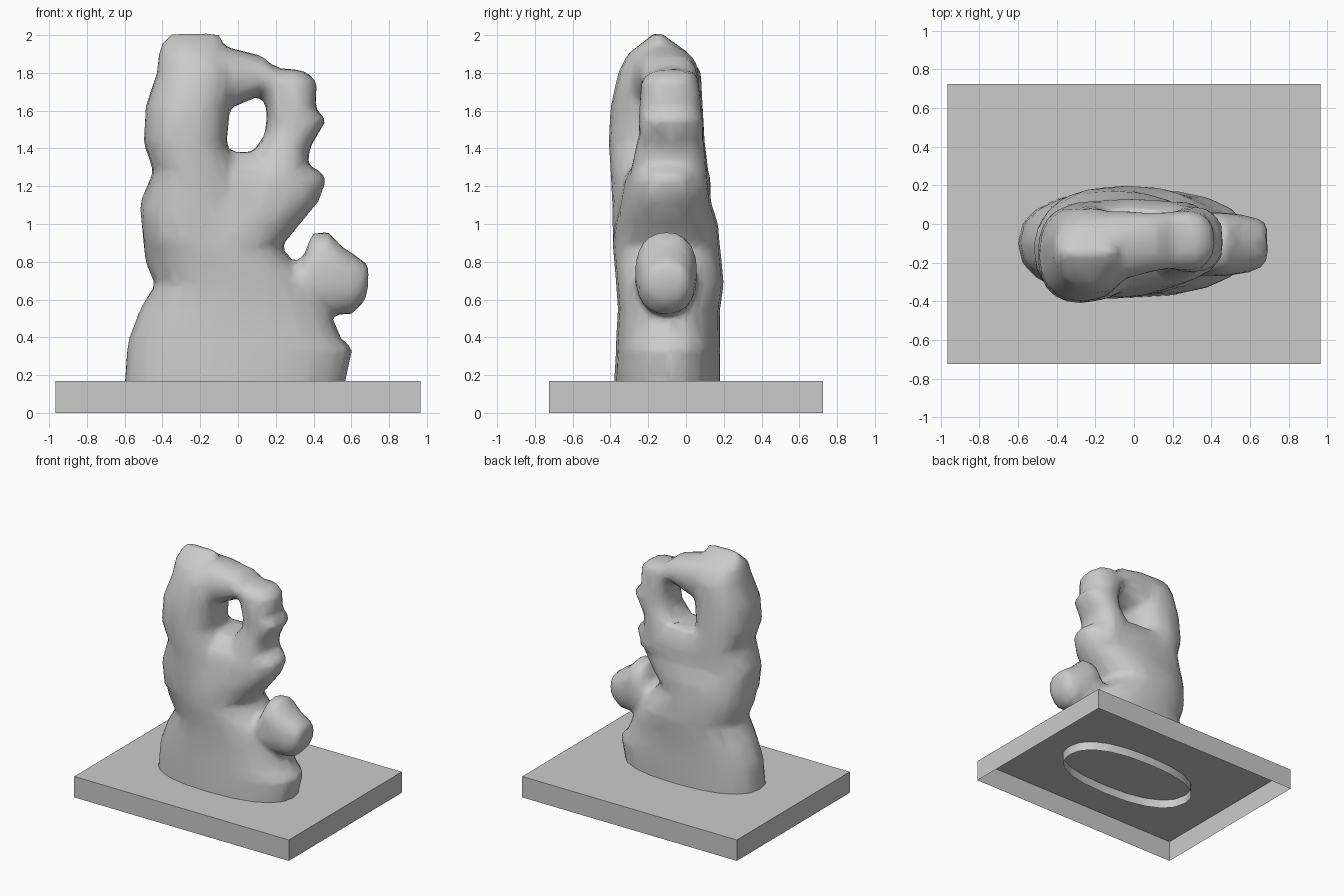
import bpy, bmesh, math
from mathutils import Vector

cube = bpy.data.objects.get("Cube")
if cube:
    bpy.data.objects.remove(cube, do_unlink=True)


def make_material(name, value):
    mat = bpy.data.materials.new(name)
    mat.use_nodes = True
    colour = (value, value, value, 1)
    mat.diffuse_color = colour
    mat.node_tree.nodes["Principled BSDF"].inputs["Base Color"].default_value = colour
    return mat


def add_object(name, bm, mat):
    mesh = bpy.data.meshes.new(name)
    bm.to_mesh(mesh)
    bm.free()
    mesh.materials.append(mat)
    obj = bpy.data.objects.new(name, mesh)
    bpy.context.collection.objects.link(obj)
    return obj


def signed_power(value, exponent):
    return math.copysign(abs(value) ** exponent, value)


def loft(bm, rows, upright=True, sides=20, roundness=0.85):
    """Join rounded sections; each row is (position, low, high, front, back)."""
    rings = []
    for position, low, high, front, back in rows:
        ring = []
        for i in range(sides):
            angle = math.tau * i / sides
            u = (low + high) / 2 + (high - low) / 2 * signed_power(math.cos(angle), roundness)
            y = (front + back) / 2 + (back - front) / 2 * signed_power(math.sin(angle), roundness)
            point = (u, y, position) if upright else (position, y, u)
            ring.append(bm.verts.new(point))
        rings.append(ring)
    faces = [bm.faces.new(rings[0]), bm.faces.new(rings[-1])]
    for lower, upper in zip(rings, rings[1:]):
        for i in range(sides):
            j = (i + 1) % sides
            faces.append(bm.faces.new((lower[i], lower[j], upper[j], upper[i])))
    bmesh.ops.recalc_face_normals(bm, faces=faces)


stone = make_material("grey stone", 0.6)

# Plinth: a thin shell, open underneath
bm = bmesh.new()
bmesh.ops.create_cube(bm, size=1)
bmesh.ops.scale(bm, vec=(1.93, 1.45, 0.17), verts=bm.verts)
bmesh.ops.translate(bm, vec=(0, 0, 0.085), verts=bm.verts)
bottom = [f for f in bm.faces if f.normal.z < -0.5]
bmesh.ops.delete(bm, geom=bottom, context="FACES_ONLY")
add_object("plinth", bm, stone)

# Rock: lofted limbs fused into one surface
bm = bmesh.new()

# Broad lower mass
loft(bm, [
    (0.0, -0.6, 0.56, -0.38, 0.18),
    (0.17, -0.6, 0.57, -0.38, 0.18),
    (0.34, -0.59, 0.61, -0.37, 0.18),
    (0.39, -0.58, 0.55, -0.37, 0.18),
    (0.55, -0.52, 0.48, -0.36, 0.18),
    (0.68, -0.44, 0.4, -0.37, 0.2),
    (0.8, -0.49, 0.29, -0.38, 0.19),
    (0.88, -0.5, 0.23, -0.39, 0.18),
    (1.0, -0.51, 0.33, -0.38, 0.17),
    (1.12, -0.52, 0.43, -0.35, 0.13),
    (1.23, -0.47, 0.47, -0.33, 0.13),
    (1.28, -0.45, 0.44, -0.31, 0.12),
    (1.31, -0.45, 0.37, -0.28, 0.11),
    (1.38, -0.45, 0.34, -0.2, 0.08),
])

# Tall column
loft(bm, [
    (0.9, -0.5, 0.1, -0.39, 0.1),
    (1.08, -0.52, 0.05, -0.39, 0.11),
    (1.28, -0.45, 0.0, -0.4, 0.12),
    (1.43, -0.5, -0.06, -0.41, 0.1),
    (1.62, -0.49, -0.04, -0.4, 0.09),
    (1.8, -0.43, -0.01, -0.36, 0.08),
    (1.9, -0.42, -0.05, -0.31, 0.02),
    (1.96, -0.4, -0.08, -0.23, -0.06),
    (2.01, -0.36, -0.1, -0.17, -0.13),
])

# Arm beside the opening
loft(bm, [
    (1.15, 0.05, 0.42, -0.3, 0.12),
    (1.3, 0.08, 0.37, -0.29, 0.11),
    (1.4, 0.09, 0.38, -0.27, 0.1),
    (1.47, 0.14, 0.42, -0.25, 0.09),
    (1.55, 0.15, 0.47, -0.25, 0.09),
    (1.61, 0.15, 0.41, -0.25, 0.08),
    (1.75, 0.1, 0.42, -0.24, 0.07),
    (1.8, 0.14, 0.37, -0.2, 0.05),
    (1.82, 0.19, 0.31, -0.14, -0.02),
])

# Bridge over the opening
loft(bm, [
    (-0.25, 1.62, 1.95, -0.3, 0.05),
    (-0.07, 1.6, 1.94, -0.29, 0.07),
    (0.05, 1.65, 1.91, -0.26, 0.06),
    (0.13, 1.69, 1.89, -0.24, 0.06),
    (0.18, 1.67, 1.84, -0.24, 0.07),
    (0.3, 1.6, 1.8, -0.2, 0.04),
], upright=False)

# Knob jutting out of the side
loft(bm, [
    (0.1, 0.5, 0.78, -0.25, 0.06),
    (0.3, 0.51, 0.8, -0.26, 0.06),
    (0.35, 0.52, 0.83, -0.27, 0.06),
    (0.39, 0.52, 0.95, -0.27, 0.06),
    (0.48, 0.52, 0.96, -0.27, 0.06),
    (0.55, 0.52, 0.88, -0.26, 0.05),
    (0.6, 0.52, 0.85, -0.25, 0.04),
    (0.67, 0.59, 0.8, -0.22, 0.02),
    (0.69, 0.66, 0.78, -0.18, -0.02),
], upright=False)

rock = add_object("rock", bm, stone)
bpy.ops.object.select_all(action="DESELECT")
bpy.context.view_layer.objects.active = rock
rock.select_set(True)

# Fuse, soften the joins and reduce to broad facets
fuse = rock.modifiers.new("fuse", "REMESH")
fuse.mode = "VOXEL"
fuse.voxel_size = 0.025
soften = rock.modifiers.new("soften", "SMOOTH")
soften.iterations = 4
reduce_faces = rock.modifiers.new("reduce", "DECIMATE")
reduce_faces.ratio = 0.1
for name in ("fuse", "soften", "reduce"):
    bpy.ops.object.modifier_apply(modifier=name)

# Open the underside just below the plinth top
bm = bmesh.new()
bm.from_mesh(rock.data)
bmesh.ops.bisect_plane(bm, geom=bm.verts[:] + bm.edges[:] + bm.faces[:],
                       plane_co=Vector((0, 0, 0.1)), plane_no=Vector((0, 0, 1)),
                       clear_inner=True)
bm.to_mesh(rock.data)
bm.free()
rock.data.materials.clear()
rock.data.materials.append(stone)
bpy.ops.object.shade_smooth_by_angle(angle=math.radians(60))
